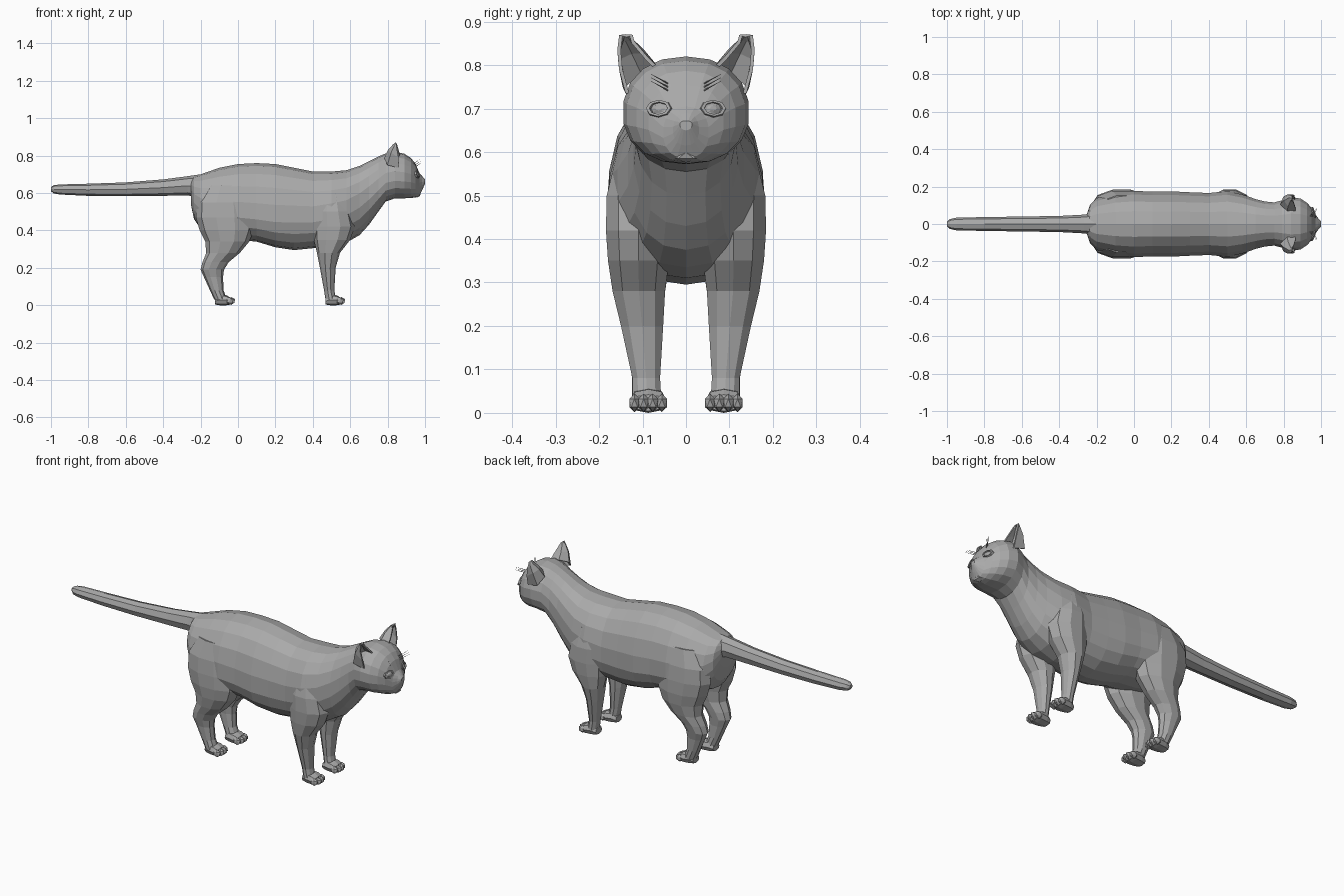
import bpy, bmesh
from math import sin, cos, pi, copysign
from mathutils import Vector, Matrix

cube = bpy.data.objects.get("Cube")
if cube:
    bpy.data.objects.remove(cube, do_unlink=True)

fur = bpy.data.materials.new("grey_fur")
fur.use_nodes = True
fur.diffuse_color = (0.4, 0.4, 0.4, 1)
fur.node_tree.nodes["Principled BSDF"].inputs["Base Color"].default_value = fur.diffuse_color


def finish(name, bm):
    """Turn a bmesh into a flat shaded object."""
    bmesh.ops.recalc_face_normals(bm, faces=bm.faces)
    mesh = bpy.data.meshes.new(name)
    bm.to_mesh(mesh)
    bm.free()
    mesh.materials.append(fur)
    obj = bpy.data.objects.new(name, mesh)
    bpy.context.collection.objects.link(obj)
    return obj


def skin(bm, rings, closed=True):
    """Bridge successive rings of points with quads."""
    rows = [[bm.verts.new(p) for p in ring] for ring in rings]
    n = len(rows[0])
    for a, b in zip(rows, rows[1:]):
        for i in range(n if closed else n - 1):
            j = (i + 1) % n
            bm.faces.new((a[i], a[j], b[j], b[i]))
    if closed:
        bm.faces.new(rows[0])
        bm.faces.new(rows[-1])


def power(v, p):
    return copysign(abs(v) ** p, v)


def upright_ring(x, low, high, half, wide, sides, y=0, p=0.9):
    """Egg-shaped slice across x, widest at height wide."""
    ring = []
    for k in range(sides):
        a = 2 * pi * k / sides
        c, s = power(cos(a), p), power(sin(a), p)
        ring.append((x, y + half * s, wide + c * (high - wide if c > 0 else wide - low)))
    return ring


def flat_ring(z, back, front, inner, outer, side, sides=10):
    """Oval slice across a leg."""
    ring = []
    for k in range(sides):
        a = 2 * pi * k / sides
        ring.append(((back + front) / 2 + cos(a) * (front - back) / 2,
                     side * ((inner + outer) / 2 + sin(a) * (outer - inner) / 2), z))
    return ring


# Torso, neck and head: x, bottom, top, half width, height of widest point
torso = [
    (-.25, .53, .675, .06, .61), (-.235, .46, .69, .105, .57), (-.2, .41, .7, .14, .54),
    (-.1, .37, .735, .17, .51), (0, .35, .755, .18, .5), (.1, .34, .76, .175, .49),
    (.2, .31, .755, .177, .48), (.3, .295, .735, .172, .48), (.4, .305, .715, .168, .48),
    (.5, .31, .715, .178, .5), (.58, .335, .722, .16, .52), (.65, .375, .745, .135, .56),
    (.7, .43, .77, .122, .6), (.75, .5, .795, .117, .645), (.79, .555, .812, .128, .68),
    (.84, .572, .82, .146, .69), (.89, .572, .81, .138, .685), (.925, .573, .787, .115, .68),
    (.95, .577, .755, .087, .67), (.97, .585, .705, .053, .645), (.985, .615, .69, .03, .65),
    (1, .65, .672, .014, .664)]
bm = bmesh.new()
skin(bm, [upright_ring(*row, 18) for row in torso])
body = finish("body", bm)

# Tail: x, bottom, top, half width
tail = [(-.2, .57, .7, .06), (-.27, .588, .69, .05), (-.4, .585, .673, .043),
        (-.6, .583, .657, .04), (-.8, .585, .65, .037), (-.95, .592, .646, .034),
        (-.985, .598, .642, .026), (-1, .61, .632, .012)]
bm = bmesh.new()
skin(bm, [upright_ring(x, lo, hi, h, (lo + hi) / 2, 8) for x, lo, hi, h in tail])
finish("tail", bm)

# Legs from top to ankle: z, back, front, inner, outer
front_leg = [(.6, .43, .57, .06, .16), (.5, .405, .605, .04, .186), (.42, .4, .625, .03, .188),
             (.35, .405, .6, .035, .183), (.28, .422, .545, .045, .172), (.2, .438, .522, .05, .152),
             (.08, .46, .515, .058, .125), (.03, .468, .525, .055, .125)]
hind_leg = [(.64, -.16, .04, .06, .155), (.55, -.22, .08, .04, .18), (.47, -.225, .09, .03, .187),
            (.4, -.205, .085, .03, .187), (.34, -.175, .06, .035, .18), (.28, -.17, .01, .045, .167),
            (.23, -.19, -.05, .05, .152), (.19, -.2, -.075, .055, .142), (.15, -.182, -.08, .06, .132),
            (.08, -.15, -.077, .06, .126), (.03, -.127, -.06, .055, .126)]


def make_paw(name, heel, side):
    bm = bmesh.new()
    rows = [(0, .004, .04, .028), (.025, 0, .058, .038), (.06, 0, .054, .043), (.08, .004, .042, .038)]
    skin(bm, [upright_ring(heel + x, lo, hi, h, (lo + hi) / 2, 8, side * .087, .8)
              for x, lo, hi, h in rows])
    # Four rounded toes along the front of the paw
    for k in range(4):
        across = (k - 1.5) * .021
        place = Vector((heel + .09 - abs(across) * .4, side * .087 + across, .023))
        bmesh.ops.create_icosphere(bm, subdivisions=1, radius=1, matrix=Matrix.Translation(place)
                                   @ Matrix.Diagonal((.023, .014, .021, 1)))
    finish(name, bm)


def make_ear(name, side):
    # Cupped rows from base to tip, open to the front
    base = [(.865, .07, .795), (.82, .072, .8), (.785, .105, .785), (.8, .142, .75), (.86, .135, .735)]
    middle = [(.862, .09, .815), (.825, .097, .83), (.805, .125, .828), (.82, .153, .815), (.858, .15, .79)]
    upper = [(.852, .122, .853), (.838, .125, .858), (.832, .14, .858), (.838, .152, .852), (.85, .154, .835)]
    tip = [(.846, .126 + .006 * k, .868) for k in range(5)]
    bm = bmesh.new()
    skin(bm, [[(x, side * y, z) for x, y, z in row] for row in (base, middle, upper, tip)], False)
    ear = finish(name, bm)
    thick = ear.modifiers.new("thickness", 'SOLIDIFY')
    thick.thickness = .008
    thick.offset = 0


def face_point(y, z):
    """Point and normal on the front of the face."""
    hit, place, normal, _ = body.ray_cast(Vector((2, y, z)), Vector((-1, 0, 0)))
    return place, normal


def make_eye(name, side):
    place, normal = face_point(side * .062, .7)
    turn = normal.to_track_quat('X', 'Z').to_matrix().to_4x4()
    bm = bmesh.new()
    # Faceted lid rim around an almond eye
    rings = []
    for depth, size in ((-.006, 1.25), (.005, 1.15), (.005, .85), (-.002, .78), (.003, .3)):
        rings.append([Matrix.Translation(place) @ turn @ Vector(
            (depth, .026 * size * cos(k * pi / 4), .017 * size * sin(k * pi / 4))) for k in range(8)])
    skin(bm, rings)
    finish(name, bm)


def make_brow(name, side):
    # Three fine tapering hairs above the eye
    bm = bmesh.new()
    for k in range(3):
        root, normal = face_point(side * .042, .742 + .008 * k)
        end = root + Vector((.03, side * .04, .022))
        bmesh.ops.create_cone(
            bm, segments=4, radius1=.0018, radius2=.0004, depth=(end - root).length, cap_ends=True,
            matrix=Matrix.Translation((root + end) / 2)
            @ (end - root).to_track_quat('Z', 'Y').to_matrix().to_4x4())
    finish(name, bm)


for label, side in (("left", 1), ("right", -1)):
    for kind, rows, heel in (("front", front_leg, .467), ("hind", hind_leg, -.122)):
        bm = bmesh.new()
        skin(bm, [flat_ring(*row, side) for row in rows])
        finish(f"{label}_{kind}_leg", bm)
        make_paw(f"{label}_{kind}_paw", heel, side)
    make_ear(f"{label}_ear", side)
    make_eye(f"{label}_eye", side)
    make_brow(f"{label}_brow_hairs", side)

# Nose wedge and lower lip
for name, place, size in (("nose", (.982, 0, .668), (.018, .022, .014)),
                          ("chin", (.957, 0, .592), (.022, .035, .016))):
    bm = bmesh.new()
    bmesh.ops.create_icosphere(bm, subdivisions=1, radius=1,
                               matrix=Matrix.Translation(place) @ Matrix.Diagonal((*size, 1)))
    finish(name, bm)
